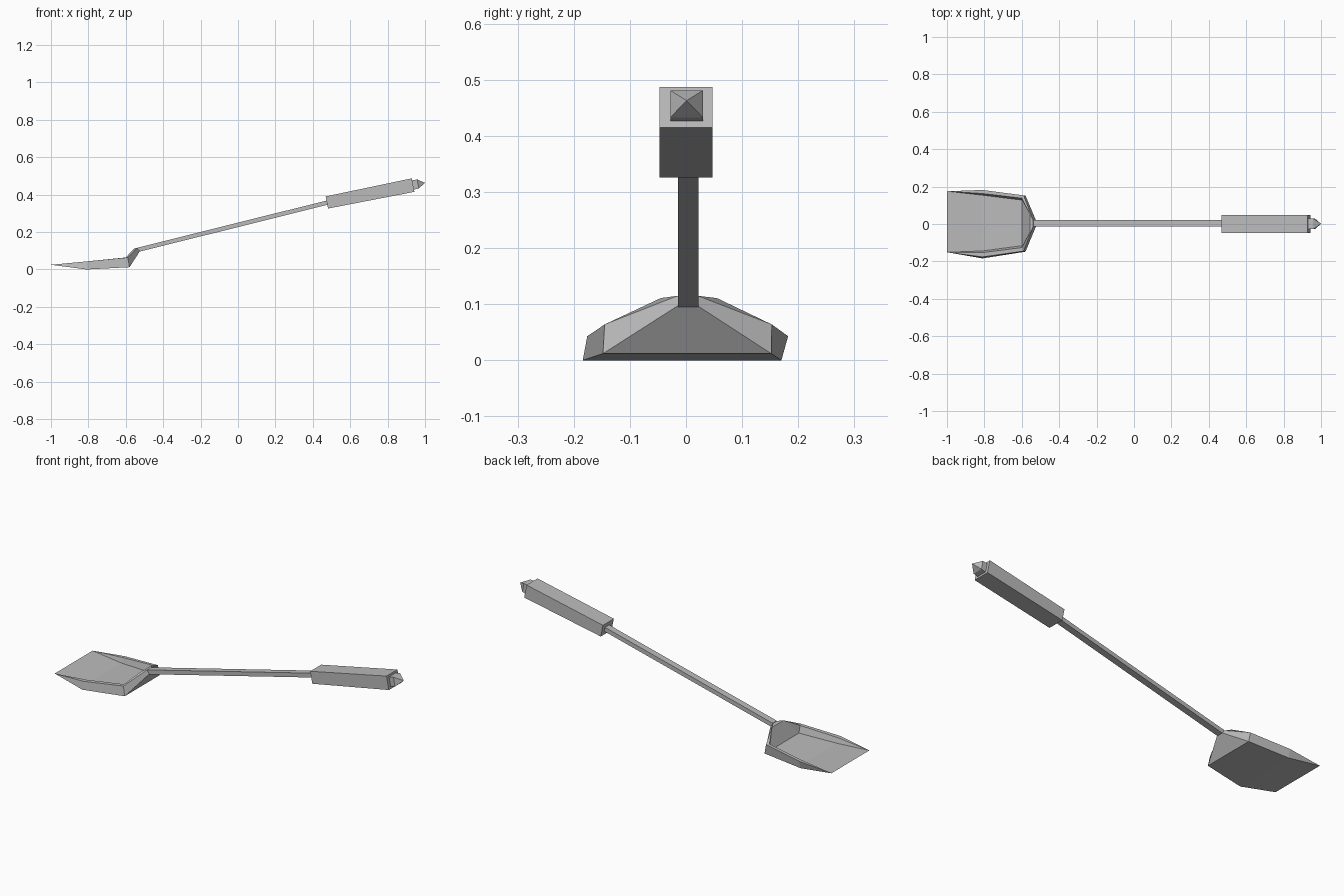
import bpy, bmesh
from mathutils import Vector

cube = bpy.data.objects.get("Cube")
if cube:
    bpy.data.objects.remove(cube, do_unlink=True)

grey = bpy.data.materials.new("plain grey")
grey.use_nodes = True
colour = (0.5, 0.5, 0.5, 1)
grey.diffuse_color = colour
grey.node_tree.nodes["Principled BSDF"].inputs["Base Color"].default_value = colour


def finish(name, bm):
    bmesh.ops.remove_doubles(bm, verts=bm.verts, dist=0.0005)
    bmesh.ops.recalc_face_normals(bm, faces=bm.faces)
    mesh = bpy.data.meshes.new(name)
    bm.to_mesh(mesh)
    bm.free()
    mesh.materials.append(grey)
    obj = bpy.data.objects.new(name, mesh)
    bpy.context.collection.objects.link(obj)
    return obj


def bar(name, sections, y=0.0):
    """Square bar through sections of (x, z, half width, half height)."""
    bm = bmesh.new()
    first, last = sections[0], sections[-1]
    along = Vector((last[0] - first[0], 0, last[1] - first[1])).normalized()
    up = Vector((-along.z, 0, along.x))
    rings = []
    for x, z, w, h in sections:
        centre = Vector((x, y, z))
        rings.append([bm.verts.new(centre + Vector((0, a * w, 0)) + up * b * h)
                      for a, b in ((-1, -1), (1, -1), (1, 1), (-1, 1))])
    for r, s in zip(rings, rings[1:]):
        for i in range(4):
            j = (i + 1) % 4
            bm.faces.new((r[i], r[j], s[j], s[i]))
    bm.faces.new(rings[0])
    if last[2] > 0.001:
        bm.faces.new(rings[-1])
    return finish(name, bm)


# Scoop: half points as (x, half width, z, sideways shift)
points = {
    "tip": (-1.0, 0.163, 0.025, 0.012),
    "mid_base": (-0.81, 0.177, 0.0, -0.007),
    "mid_rim": (-0.81, 0.179, 0.043, 0.003),
    "mid_lip": (-0.81, 0.158, 0.043, 0.005),
    "mid_floor": (-0.81, 0.149, 0.016, 0.005),
    "rear_base": (-0.58, 0.15, 0.012, 0.002),
    "rear_rim": (-0.59, 0.149, 0.064, 0.004),
    "rear_lip": (-0.60, 0.132, 0.064, 0.006),
    "rear_floor": (-0.60, 0.122, 0.026, 0.006),
    "neck_base": (-0.525, 0.018, 0.097, 0.003),
    "neck_rim": (-0.54, 0.018, 0.115, 0.003),
    "neck_lip": (-0.557, 0.05, 0.111, 0.005),
}
side_faces = [
    "tip mid_base mid_rim", "tip mid_rim mid_lip", "tip mid_lip mid_floor",
    "mid_base rear_base rear_rim mid_rim", "mid_rim rear_rim rear_lip mid_lip",
    "mid_lip rear_lip rear_floor mid_floor", "rear_base neck_base neck_rim rear_rim",
    "rear_rim neck_rim neck_lip rear_lip", "rear_lip neck_lip rear_floor",
]
# Rows of points bridged from one side to the other
section_ring = ["tip", "mid_base", "rear_base", "neck_base", "neck_rim",
                "neck_lip", "rear_floor", "mid_floor", "tip"]
bm = bmesh.new()
sides = [{n: bm.verts.new((x, s * w + shift, z)) for n, (x, w, z, shift) in points.items()}
         for s in (-1, 1)]
for v in sides:
    for face in side_faces:
        bm.faces.new([v[n] for n in face.split()])
right, left = sides
for a, b in zip(section_ring, section_ring[1:]):
    bm.faces.new((right[a], right[b], left[b], left[a]))
finish("scoop", bm)

# Handle parts
bar("shaft", [(-0.535, 0.105, 0.018, 0.0115), (0.48, 0.358, 0.018, 0.0115)], 0.004)
bar("grip", [(0.475, 0.358, 0.047, 0.033), (0.936, 0.451, 0.047, 0.0367)])
bar("end_cap", [(0.934, 0.451, 0.029, 0.0255), (0.962, 0.457, 0.029, 0.0245),
                (1.0, 0.463, 0.0, 0.0)], 0.001)
